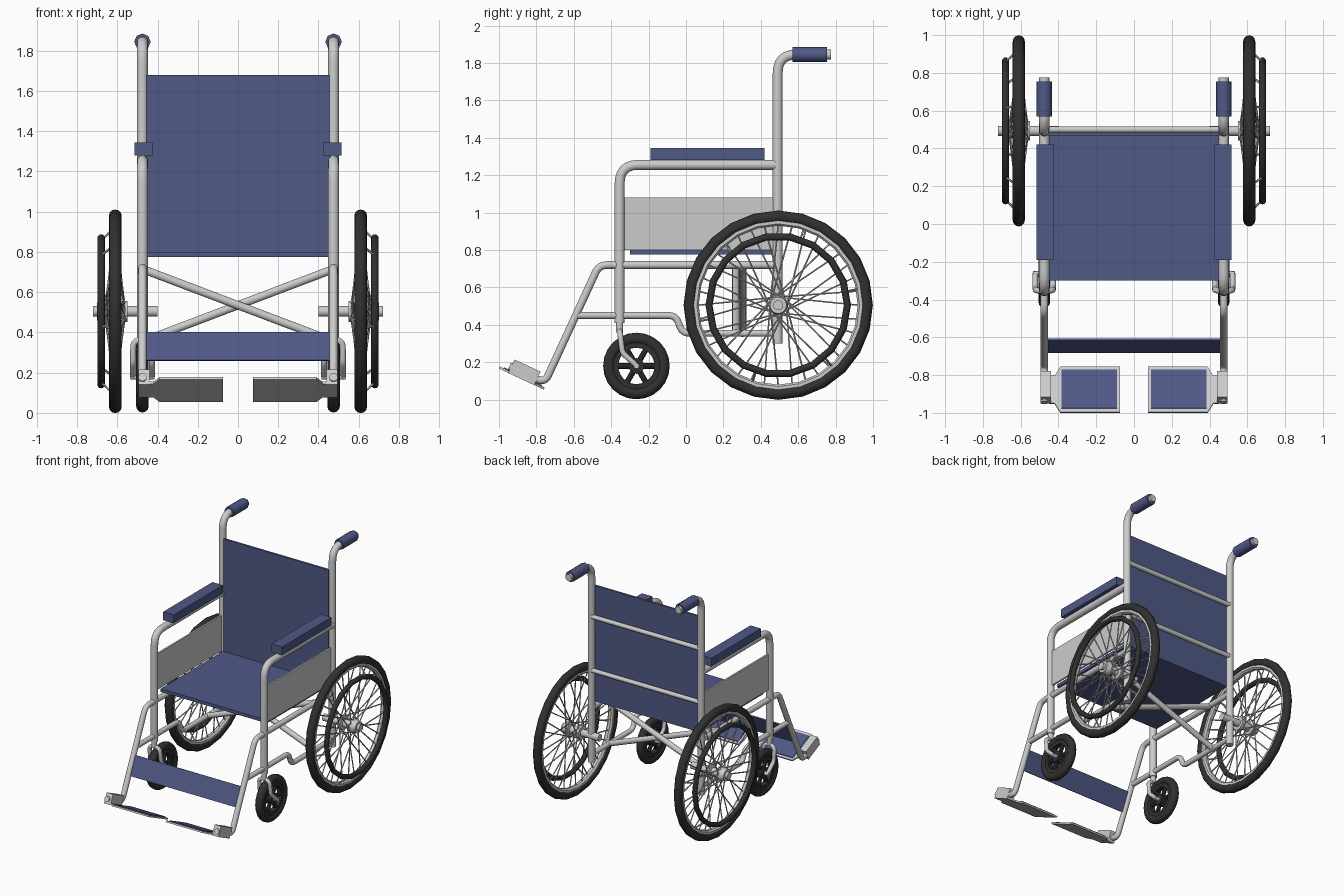
import bpy, bmesh, math
from mathutils import Vector, Matrix

if "Cube" in bpy.data.objects:
    bpy.data.objects.remove(bpy.data.objects["Cube"])


def material(name, rgb):
    m = bpy.data.materials.new(name)
    m.diffuse_color = (*rgb, 1)
    m.use_nodes = True
    m.node_tree.nodes["Principled BSDF"].inputs["Base Color"].default_value = m.diffuse_color
    return m


BLUE = material("blue_vinyl", (0.08, 0.10, 0.24))
RUBBER = material("black_rubber", (0.03, 0.03, 0.03))
X = 0.475  # side frame plane


def finish(ob, mat, mirror, smooth=True):
    bpy.ops.object.select_all(action='DESELECT')
    ob.select_set(True)
    bpy.context.view_layer.objects.active = ob
    if ob.type == 'CURVE':
        bpy.ops.object.convert(target='MESH')
        ob = bpy.context.object
    if smooth:
        bpy.ops.object.shade_smooth_by_angle(angle=math.radians(35))
    if mat:
        ob.data.materials.append(mat)
    if mirror:
        mod = ob.modifiers.new("mirror", 'MIRROR')
        mod.use_mirror_merge = False
    return ob


def from_bmesh(name, bm, mat, mirror, smooth=True):
    bmesh.ops.recalc_face_normals(bm, faces=bm.faces)
    me = bpy.data.meshes.new(name)
    bm.to_mesh(me)
    bm.free()
    ob = bpy.data.objects.new(name, me)
    bpy.context.collection.objects.link(ob)
    return finish(ob, mat, mirror, smooth)


def fillet(pts, d):
    """Round the interior corners of a path."""
    pts = [Vector(p) for p in pts]
    out = [pts[0]]
    for a, p, b in zip(pts, pts[1:], pts[2:]):
        s, e = p + (a - p).normalized() * d, p + (b - p).normalized() * d
        for i in range(7):
            t = i / 6
            out.append(s * (1 - t) ** 2 + p * 2 * t * (1 - t) + e * t * t)
    return out + [pts[-1]]


def tubes(name, paths, r, mat=None, mirror=True, bend=0.05, res=5, smooth=True):
    """Round tubes along one or more paths (4 + 2*res sides)."""
    cu = bpy.data.curves.new(name, 'CURVE')
    cu.dimensions, cu.bevel_depth, cu.bevel_resolution = '3D', r, res
    cu.use_fill_caps = True
    for path in paths:
        pts = fillet(path, bend)
        sp = cu.splines.new('POLY')
        sp.points.add(len(pts) - 1)
        for q, p in zip(sp.points, pts):
            q.co = (*p, 1)
    ob = bpy.data.objects.new(name, cu)
    bpy.context.collection.objects.link(ob)
    return finish(ob, mat, mirror, smooth)


def side(*yz):
    return [(X, y, z) for y, z in yz]


def lathe(name, profile, centre, segs, mat=None):
    """Closed (x, radius) profile turned about an x-parallel axis."""
    bm = bmesh.new()
    cy, cz = centre
    rings = []
    for i in range(segs):
        a = 2 * math.pi * i / segs
        rings.append([bm.verts.new((x, cy + r * math.cos(a), cz + r * math.sin(a))) for x, r in profile])
    n = len(profile)
    for i in range(segs):
        A, B = rings[i], rings[(i + 1) % segs]
        for j in range(n):
            k = (j + 1) % n
            bm.faces.new((A[j], A[k], B[k], B[j]))
    return from_bmesh(name, bm, mat, True)


def circle(x, R, r, n=12):
    return [(x + r * math.cos(2 * math.pi * i / n), R + r * math.sin(2 * math.pi * i / n)) for i in range(n)]


def prism(name, outline, z0, z1, mat=None, mirror=True, loc=(0, 0, 0), tilt=0):
    """Extruded (x, y) outline, tilted about x then moved."""
    bm = bmesh.new()
    f = bm.faces.new([bm.verts.new((x, y, z0)) for x, y in outline])
    ext = bmesh.ops.extrude_face_region(bm, geom=[f])
    bmesh.ops.translate(bm, vec=(0, 0, z1 - z0), verts=[v for v in ext['geom'] if isinstance(v, bmesh.types.BMVert)])
    bm.transform(Matrix.Translation(loc) @ Matrix.Rotation(tilt, 4, 'X'))
    return from_bmesh(name, bm, mat, mirror, False)


def rect(x0, x1, y0, y1):
    return [(x0, y0), (x1, y0), (x1, y1), (x0, y1)]


# Upholstery
prism("seat", rect(-0.46, 0.46, -0.30, 0.475), 0.775, 0.80, BLUE, False)
prism("backrest", rect(-0.455, 0.455, 0.468, 0.485), 0.775, 1.68, BLUE, False)
prism("armrest_pads", rect(0.425, 0.515, -0.19, 0.42), 1.28, 1.345, BLUE)
prism("side_panels", rect(0.468, 0.482, -0.345, 0.49), 0.80, 1.08)
leg_tilt = math.atan2(0.29, 0.63)
prism("calf_strap", rect(-0.46, 0.46, -0.006, 0.006), -0.077, 0.077, BLUE, False,
      (0, -0.644, 0.33), -leg_tilt)

# Frame tubes
tubes("back_posts", [side((0.49, 0.30), (0.49, 1.845), (0.775, 1.845))], 0.027, bend=0.1)
tubes("push_grips", [side((0.57, 1.845), (0.755, 1.845))], 0.041, BLUE, res=2, smooth=False)
tubes("armrest_tubes", [side((0.49, 1.255), (-0.355, 1.255), (-0.355, 0.41))], 0.027, bend=0.1)
tubes("caster_stems", [side((-0.355, 0.43), (-0.355, 0.36))], 0.02)
tubes("seat_rails_and_legs", [side((0.49, 0.72), (-0.465, 0.72), (-0.755, 0.09), (-0.945, 0.178))], 0.021, bend=0.045)
tubes("lower_rails", [side((-0.585, 0.45), (-0.055, 0.45), (-0.02, 0.355), (0.49, 0.355))], 0.019, bend=0.04)
tubes("cross_brace", [[(-X, 0.268, 0.715), (X, 0.268, 0.355)],
                      [(X, 0.302, 0.715), (-X, 0.302, 0.355)]], 0.021, mirror=False)
tubes("back_crossbars", [[(-X, 0.50, z), (X, 0.50, z)] for z in (1.02, 1.44)], 0.017, mirror=False)

# Footrests
foot, tilt = (0, -0.8775, 0.1175), math.radians(-25)
prism("footplates", [(0.075, -0.133), (0.39, -0.133), (0.42, -0.08), (0.45, -0.08),
                     (0.45, 0.08), (0.42, 0.08), (0.39, 0.133), (0.075, 0.133)],
      -0.008, 0.004, None, True, foot, tilt)
prism("footplate_pads", rect(0.09, 0.385, -0.11, 0.115), 0.004, 0.01, BLUE, True, foot, tilt)
prism("footplate_brackets", rect(0.44, 0.495, -0.077, 0.077), -0.04, 0.04, None, True,
      (0, -0.864, 0.146), tilt)

# Drive wheels
wc = (0.493, 0.505)
lathe("tyres", circle(0.61, 0.474, 0.032), wc, 24, RUBBER)
lathe("wheel_rims", [(0.588, 0.452), (0.588, 0.435), (0.60, 0.425), (0.62, 0.425), (0.632, 0.435), (0.632, 0.452)], wc, 24)
lathe("push_rims", circle(0.68, 0.370, 0.019), wc, 18, RUBBER)
lathe("wheel_hubs", [(0.40, 0), (0.40, 0.027), (0.55, 0.027), (0.55, 0.052), (0.575, 0.052), (0.58, 0.03),
                     (0.645, 0.03), (0.65, 0.052), (0.67, 0.052), (0.685, 0.045), (0.70, 0.045),
                     (0.70, 0.027), (0.72, 0.027), (0.72, 0)], wc, 16)


def on_wheel(x, r, a, c=wc):
    return (x, c[0] + r * math.cos(a), c[1] + r * math.sin(a))


spokes = []
for i in range(36):
    a = 2 * math.pi * i / 36
    lean = math.radians(70) * (1 if i % 4 < 2 else -1)
    spokes.append([on_wheel((0.563, 0.66)[i % 2], 0.045, a + lean), on_wheel(0.61, 0.43, a)])
tubes("wheel_spokes", spokes, 0.0045, res=1)
tubes("push_rim_struts", [[on_wheel(0.68, 0.372, a), on_wheel(0.622, 0.43, a)]
                          for a in [math.pi * k / 3 + 0.2 for k in range(6)]], 0.006, res=1)

# Front casters
cc = (-0.265, 0.18)
lathe("caster_tyres", circle(X, 0.147, 0.031), cc, 24, RUBBER)
lathe("caster_rims", [(0.455, 0.125), (0.455, 0.097), (0.495, 0.097), (0.495, 0.125)], cc, 24, RUBBER)
lathe("caster_hubs", [(0.45, 0), (0.45, 0.042), (0.50, 0.042), (0.50, 0)], cc, 16, RUBBER)
tubes("caster_spokes", [[on_wheel(X, 0.03, a, cc), on_wheel(X, 0.105, a, cc)]
                        for a in [math.pi * k / 3 for k in range(6)]], 0.015, RUBBER, res=2)
tubes("caster_axles", [[(0.415, *cc), (0.535, *cc)]], 0.015)

# Caster forks
forks = []
for s in (-1, 1):
    forks.append([(X, -0.355, 0.372), (X + s * 0.045, -0.352, 0.35), (X + s * 0.047, -0.34, 0.25), (X + s * 0.047, -0.262, 0.18)])
tubes("caster_forks", forks, 0.015, bend=0.022)
